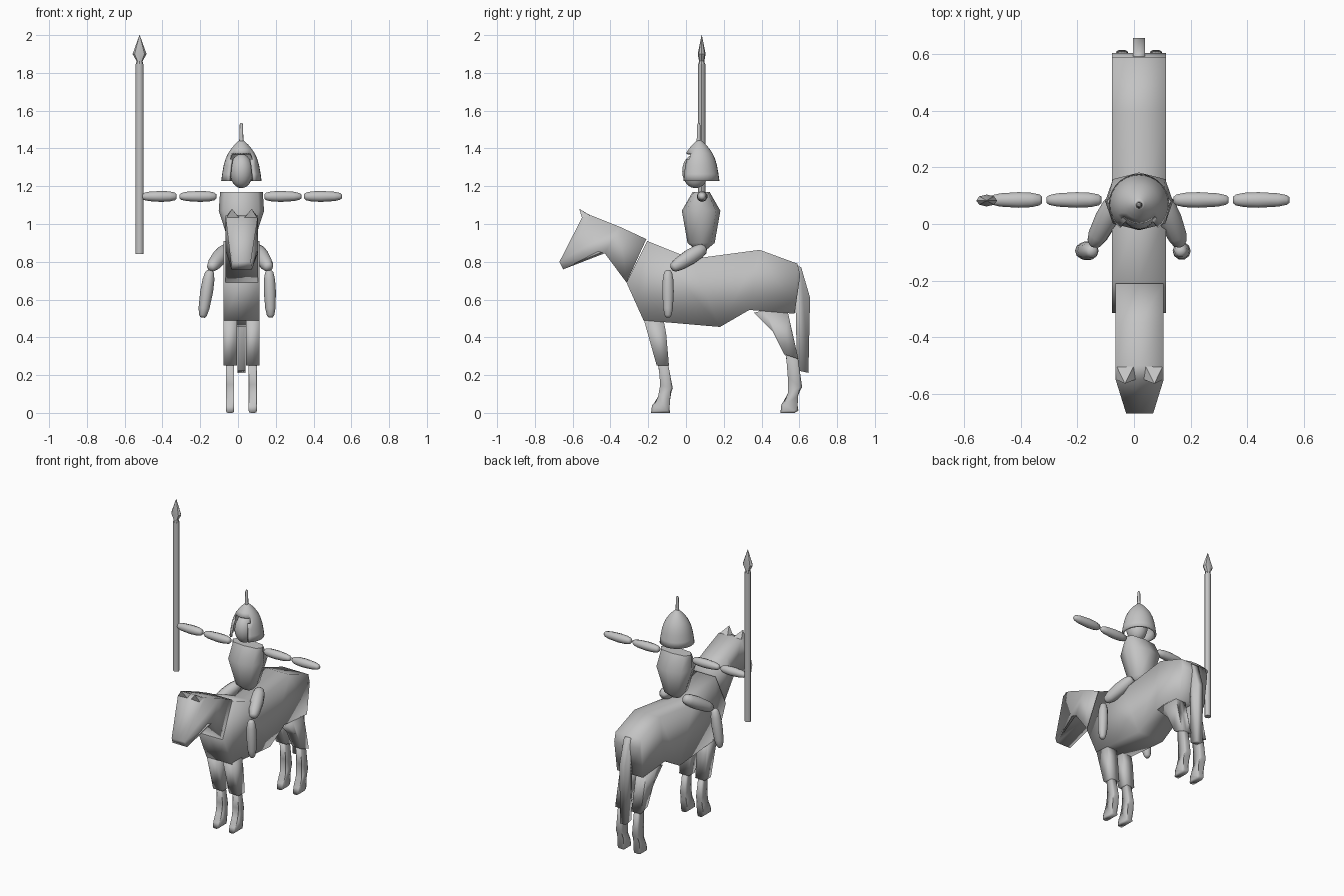
import bpy, bmesh, math
from mathutils import Vector

if "Cube" in bpy.data.objects:
    bpy.data.objects.remove(bpy.data.objects["Cube"])

CX = 0.018          # middle plane of the horse and rider
grey = bpy.data.materials.new("plain grey")
grey.diffuse_color = (0.55, 0.55, 0.55, 1)
grey.use_nodes = True
grey.node_tree.nodes["Principled BSDF"].inputs["Base Color"].default_value = grey.diffuse_color


def finish(name, bm, angle=math.pi):
    bmesh.ops.recalc_face_normals(bm, faces=bm.faces)
    me = bpy.data.meshes.new(name)
    bm.to_mesh(me)
    bm.free()
    me.materials.append(grey)
    ob = bpy.data.objects.new(name, me)
    bpy.context.collection.objects.link(ob)
    bpy.ops.object.select_all(action='DESELECT')
    ob.select_set(True)
    bpy.context.view_layer.objects.active = ob
    bpy.ops.object.shade_smooth_by_angle(angle=angle)
    return ob


def prism(name, profile, x, width, bevel=0):
    """Side profile (y, z) extruded across x; width(y) is the half width."""
    bm = bmesh.new()
    cols = [[bm.verts.new((x + s * width(y), y, z)) for y, z in profile] for s in (-1, 0, 1)]
    n = len(profile)
    for a, b in zip(cols, cols[1:]):
        for i in range(n):
            j = (i + 1) % n
            bm.faces.new((a[i], a[j], b[j], b[i]))
    caps = [bm.faces.new(cols[0]), bm.faces.new(cols[2])]
    if bevel:
        edges = [e for f in caps for e in f.edges]
        bmesh.ops.bevel(bm, geom=edges, offset=bevel, segments=2, profile=0.5,
                        affect='EDGES', clamp_overlap=True)
    bmesh.ops.triangulate(bm, faces=[f for f in bm.faces if len(f.verts) > 4])
    return finish(name, bm)


def loft(name, rings, sides, power=1.0, origin=(0, 0, 0), axis=(0, 0, 1), angle=math.pi, caps=True):
    """Rings of (height, rx, ry) stacked along an axis."""
    rot = Vector((0, 0, 1)).rotation_difference(Vector(axis))
    bm = bmesh.new()
    rows = []
    for h, rx, ry in rings:
        row = []
        for i in range(sides):
            t = 2 * math.pi * i / sides
            c, s = math.cos(t), math.sin(t)
            p = Vector((rx * math.copysign(abs(c) ** power, c), ry * math.copysign(abs(s) ** power, s), h))
            row.append(bm.verts.new(rot @ p + Vector(origin)))
        rows.append(row)
    for a, b in zip(rows, rows[1:]):
        for i in range(sides):
            j = (i + 1) % sides
            bm.faces.new((a[i], a[j], b[j], b[i]))
    if caps:
        bm.faces.new(rows[0])
        bm.faces.new(rows[-1])
    return finish(name, bm, angle)


def limb(name, start, end, r):
    """Spindle-shaped limb section with rounded ends."""
    d = Vector(end) - Vector(start)
    rings = [(d.length * t, r * k, r * k) for t, k in
             ((0, .4), (.05, .7), (.2, .92), (.45, 1), (.8, .85), (.95, .62), (1, .35))]
    return loft(name, rings, 10, origin=start, axis=d)


# horse body
prism("horse_body", [(-.205, .91), (.03, .815), (.39, .863), (.59, .79), (.605, .73), (.575, .525),
                     (.335, .545), (.18, .455), (-.225, .49), (-.315, .69)], CX, lambda y: .096)

# horse neck and head, narrowing to the muzzle
prism("horse_head", [(-.21, .92), (-.315, .69), (-.43, .845), (-.465, .855), (-.65, .76), (-.67, .80),
                     (-.55, 1.035), (-.50, 1.045), (-.35, .985)], CX + .002,
      lambda y: .085 if y > -.55 else .085 - (-.55 - y) * .31)

# ears
for side in (-1, 1):
    bm = bmesh.new()
    x = CX + .002
    base = [bm.verts.new((x + side * a, y, z)) for a, y, z in
            ((.083, -.55, 1.03), (.015, -.55, 1.035), (.02, -.50, 1.042), (.083, -.50, 1.04))]
    tip = bm.verts.new((x + side * .052, -.565, 1.08))
    bm.faces.new(base)
    for i in range(4):
        bm.faces.new((base[i], base[(i + 1) % 4], tip))
    finish("horse_ear", bm, 0.6)

# tail
prism("horse_tail", [(.575, .79), (.61, .77), (.657, .61), (.648, .212), (.588, .225), (.6, .56), (.59, .7)],
      CX, lambda y: .021)

# horse legs
front_upper = [(-.225, .50), (-.12, .50), (-.105, .42), (-.09, .25), (-.155, .25)]
front_lower = [(-.15, .26), (-.095, .26), (-.07, .13), (-.095, .075), (-.085, .012), (-.185, .012),
               (-.18, .04), (-.138, .08), (-.125, .15)]
hind_upper = [(.36, .53), (.42, .545), (.54, .53), (.56, .43), (.595, .285), (.52, .31), (.46, .43)]
hind_lower = [(.525, .32), (.592, .295), (.615, .135), (.58, .09), (.595, .02), (.575, .008), (.5, .008),
              (.505, .045), (.55, .1), (.55, .19)]
for side in (-1, 1):
    x = CX + side * .06
    prism("front_leg_upper", front_upper, x, lambda y: .036)
    prism("front_leg_lower", front_lower, x, lambda y: .022, .011)
    prism("hind_leg_upper", hind_upper, x, lambda y: .036)
    prism("hind_leg_lower", hind_lower, x, lambda y: .022, .011)

# rider torso
loft("rider_torso", [(.865, .035, .03), (.90, .065, .072), (1.07, .12, .102), (1.17, .113, .045)],
     8, .75, (CX, .08, 0), angle=1.0)

# rider arms, stretched sideways
for x0, x1 in ((-.115, -.31), (-.325, -.51), (.14, .335), (.35, .55)):
    limb("rider_arm", (x0, .085, 1.146), (x1, .085, 1.146), .029)

# rider legs
limb("rider_thigh", (-.055, .10, .875), (-.145, -.075, .765), .042)
limb("rider_thigh", (.095, .10, .875), (.165, -.075, .765), .042)
limb("rider_shin", (-.148, -.095, .755), (-.188, -.095, .505), .034)
limb("rider_shin", (.165, -.095, .755), (.173, -.095, .505), .032)

# rider head
head = [(-.09 * math.cos(math.pi * i / 12), .06 * math.sin(math.pi * i / 12) + .002,
         .068 * math.sin(math.pi * i / 12) + .002) for i in range(13)]
loft("rider_head", head, 16, origin=(CX, .05, 1.28))

# helmet dome with a face opening cut at the front
dome = [(1.228, .107), (1.265, .102), (1.31, .094), (1.345, .084), (1.375, .070), (1.40, .053),
        (1.42, .036), (1.435, .02), (1.445, .008)]
helmet = loft("helmet", [(z, r, r) for z, r in dome], 28, origin=(CX, .07, 0), caps=False, angle=1.0)
bm = bmesh.new()
bm.from_mesh(helmet.data)
gone = [f for f in bm.faces if (c := f.calc_center_median()).y < .05 and abs(c.x - CX) < .062 and c.z < 1.375]
bmesh.ops.delete(bm, geom=gone, context='FACES')
bm.to_mesh(helmet.data)
bm.free()
mod = helmet.modifiers.new("thickness", 'SOLIDIFY')
mod.thickness = .012

# helmet spike
loft("helmet_spike", [(1.43, .013, .013), (1.46, .01, .01), (1.525, .009, .009), (1.535, .004, .004)],
     10, origin=(CX, .067, 0), angle=.8)

# spear shaft and flat point
loft("spear_shaft", [(.84, .021, .019), (1.848, .021, .019)], 8, origin=(-.521, .083, 0), angle=.8)
loft("spear_point", [(1.848, .019, .017), (1.862, .016, .014), (1.9, .037, .021), (2.0, .001, .001)],
     8, origin=(-.521, .083, 0), angle=.5)
# lowest hoof touches the ground
for ob in bpy.data.objects:
    if "leg_lower" in ob.name:
        low = min(v.co.z for v in ob.data.vertices)
        for v in ob.data.vertices:
            if v.co.z < .03:
                v.co.z -= low
